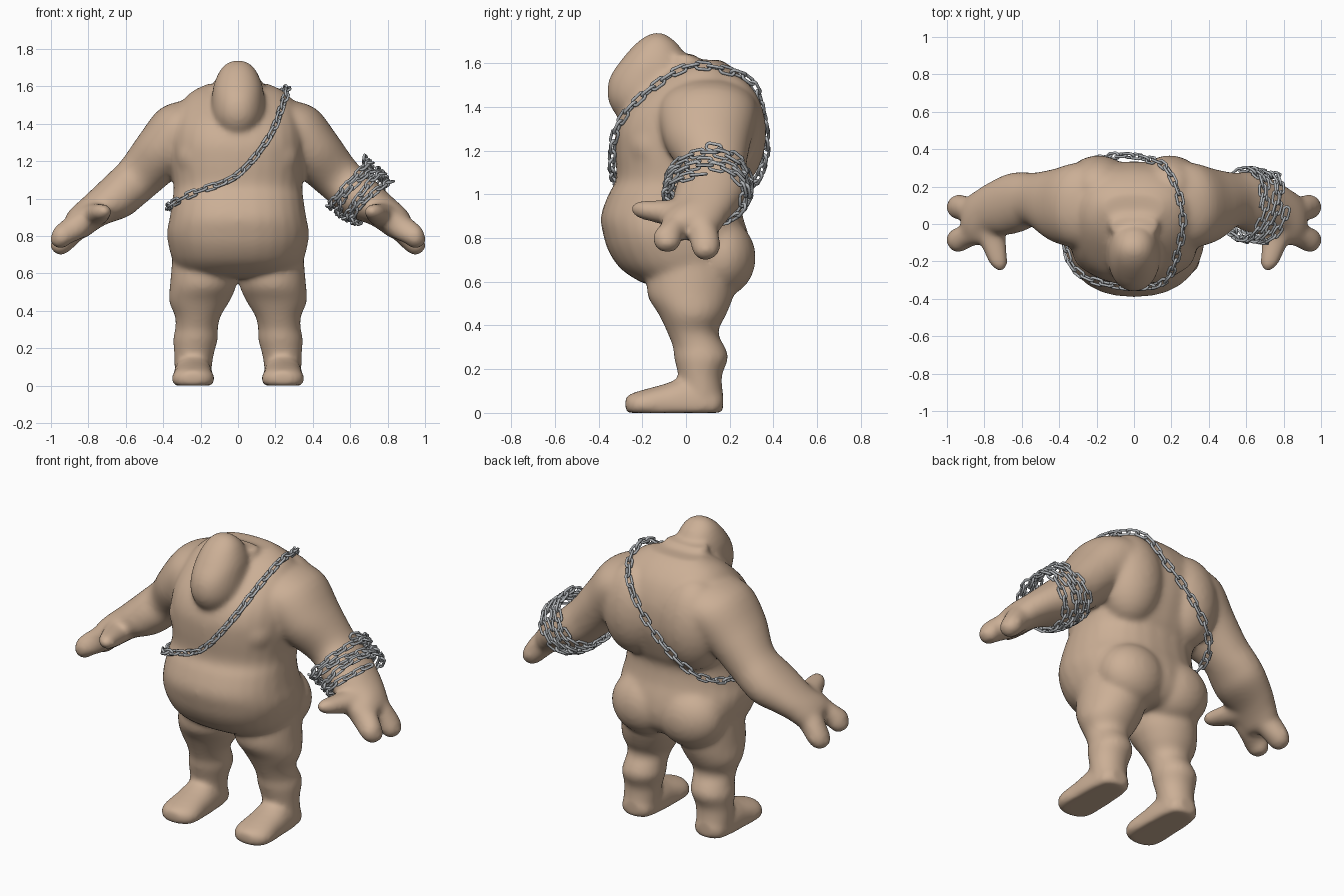
import bpy, bmesh, math
from mathutils import Vector, Matrix
from mathutils.bvhtree import BVHTree

if "Cube" in bpy.data.objects:
    bpy.data.objects.remove(bpy.data.objects["Cube"])

X, Y, Z = Vector((1, 0, 0)), Vector((0, 1, 0)), Vector((0, 0, 1))


def material(name, rgb):
    m = bpy.data.materials.new(name)
    m.diffuse_color = (*rgb, 1)
    m.use_nodes = True
    m.node_tree.nodes["Principled BSDF"].inputs["Base Color"].default_value = m.diffuse_color
    return m


skin = material("tan_skin", (0.60, 0.43, 0.305))
steel = material("grey_steel", (0.43, 0.45, 0.47))


def spline(pts, closed=False, sub=4):
    """Catmull-Rom through tuples of any length."""
    n, out = len(pts), []
    get = (lambda i: pts[i % n]) if closed else (lambda i: pts[max(0, min(n - 1, i))])
    for i in range(n if closed else n - 1):
        for k in range(sub):
            t = k / sub
            out.append(tuple(
                0.5 * (2 * b + (c - a) * t + (2 * a - 5 * b + 4 * c - d) * t * t + (3 * b - a - 3 * c + d) * t ** 3)
                for a, b, c, d in zip(get(i - 1), get(i), get(i + 1), get(i + 2))))
    if not closed:
        out.append(tuple(pts[-1]))
    return out


def loft(bm, sections, u, v, p=2.0, mirror=False, floor=None, n=28):
    """Skin superellipse sections (x, y, z, half_u, half_v)."""
    for s in ((1, -1) if mirror else (1,)):
        rings = []
        for x, y, z, a, b in spline(sections):
            ring = []
            for k in range(n):
                c, d = math.cos(math.tau * k / n), math.sin(math.tau * k / n)
                q = Vector((x, y, z)) + u * a * math.copysign(abs(c) ** (2 / p), c) \
                    + v * b * math.copysign(abs(d) ** (2 / p), d)
                if floor is not None:
                    q.z = max(q.z, floor)
                ring.append(bm.verts.new((q.x * s, q.y, q.z)))
            rings.append(ring)
        for r0, r1 in zip(rings, rings[1:]):
            for k in range(n):
                bm.faces.new((r0[k], r0[k - 1], r1[k - 1], r1[k]))
        bm.faces.new(rings[0])
        bm.faces.new(rings[-1][::-1])


def blob(bm, c, r, mirror=True):
    for s in ((1, -1) if mirror else (1,)):
        bmesh.ops.create_uvsphere(bm, u_segments=24, v_segments=14, radius=1,
                                  matrix=Matrix.Translation((c[0] * s, c[1], c[2])) @ Matrix.Diagonal((*r, 1)))


def add_object(name, bm, mat):
    bmesh.ops.recalc_face_normals(bm, faces=bm.faces)
    me = bpy.data.meshes.new(name)
    bm.to_mesh(me)
    bm.free()
    me.materials.append(mat)
    ob = bpy.data.objects.new(name, me)
    bpy.context.collection.objects.link(ob)
    for f in me.polygons:
        f.use_smooth = True
    return ob


bm = bmesh.new()
# torso: z, half width, front y, back y
torso = [(.575, .20, -.13, .20), (.60, .30, -.21, .25), (.66, .345, -.30, .29), (.74, .37, -.355, .30),
         (.82, .38, -.38, .285), (.90, .365, -.39, .26), (1.0, .35, -.355, .25), (1.07, .345, -.32, .28),
         (1.2, .36, -.325, .325), (1.3, .36, -.32, .335), (1.4, .345, -.275, .325), (1.5, .31, -.175, .285),
         (1.57, .25, -.08, .225), (1.615, .16, .02, .16)]
loft(bm, [(0, (f + b) / 2, z, w, (b - f) / 2) for z, w, f, b in torso], X, Y, 2.3)
blob(bm, (.19, .19, 1.28), (.19, .178, .27))      # back muscles
blob(bm, (.15, .16, .71), (.2, .16, .18))         # buttocks
blob(bm, (.15, -.15, 1.22), (.18, .13, .15))      # chest
# head and neck
head = [(1.305, .05, -.25, -.05), (1.35, .10, -.31, .0), (1.41, .132, -.35, .03), (1.47, .142, -.362, .04),
        (1.54, .14, -.347, .04), (1.61, .13, -.30, .01), (1.68, .10, -.24, -.03), (1.72, .065, -.19, -.075),
        (1.74, .025, -.15, -.11)]
loft(bm, [(0, (f + b) / 2, z, w, (b - f) / 2) for z, w, f, b in head], X, Y, 2.1)
loft(bm, [(0, .0, 1.4, .2, .16), (0, .01, 1.5, .165, .13), (0, .0, 1.58, .14, .09),
          (0, -.01, 1.64, .13, .05)], X, Y, 2.6)
# arms
D = Vector((.7, 0, .71))
loft(bm, [(.14, .10, 1.42, .22, .16), (.29, .10, 1.36, .23, .175), (.42, .10, 1.235, .195, .152),
          (.53, .13, 1.115, .145, .13), (.60, .12, 1.05, .158, .125), (.67, .105, .99, .163, .12),
          (.77, .08, .93, .14, .095), (.83, .04, .885, .142, .088), (.87, .02, .845, .135, .078),
          (.89, .02, .825, .10, .05)], Y, D, 2.1, True)
# fingers and thumb
for y0, y1, tip in ((-.05, -.085, .77), (.075, .09, .735)):
    loft(bm, [(.80, y0, .90, .06, .06), (.87, y0, .845, .07, .072), (.935, y1, tip + .035, .068, .062),
              (.965, y1, tip, .058, .05), (.988, y1, tip - .018, .03, .025)], Y, D, 2, True)
loft(bm, [(.79, .02, .91, .09, .075), (.76, -.08, .915, .075, .06), (.735, -.17, .925, .058, .048),
          (.722, -.22, .93, .046, .038), (.715, -.25, .932, .02, .018)], X, Z, 2, True)
# legs
loft(bm, [(.19, .03, .70, .16, .19), (.185, .02, .55, .178, .2), (.207, .03, .45, .162, .155),
          (.215, .03, .37, .122, .117), (.222, .06, .30, .115, .12), (.227, .07, .25, .121, .125),
          (.235, .065, .17, .107, .10), (.24, .075, .08, .099, .095), (.24, .075, .005, .094, .09)], X, Y, 2, True)
# feet
loft(bm, [(.24, .17, .05, .05, .04), (.24, .13, .04, .092, .07), (.24, 0, .04, .105, .12),
          (.24, -.1, .04, .108, .092), (.24, -.2, .035, .114, .07), (.24, -.25, .035, .092, .054),
          (.24, -.278, .04, .045, .035)], X, Z, 2.2, True, .0)

body = add_object("body", bm, skin)
m = body.modifiers.new("fuse", 'REMESH')
m.mode, m.voxel_size, m.use_smooth_shade = 'VOXEL', .013, True
m = body.modifiers.new("soften", 'SMOOTH')
m.factor, m.iterations = .5, 18
dg = bpy.context.evaluated_depsgraph_get()
surface = BVHTree.FromObject(body, dg)


def link(bm, pos, t, w, half=.0195, r=.0165, wire=.0075, n=12, k=6):
    """One stadium-shaped ring along t, lying in the plane of t and w."""
    nrm, rings = t.cross(w), []
    for i in range(n):
        a = math.tau * (i + .5) / n
        d = t * math.cos(a) + w * math.sin(a)
        c = pos + d * r + t * math.copysign(half, math.cos(a))
        rings.append([bm.verts.new(c + (d * math.cos(b) + nrm * math.sin(b)) * wire)
                      for b in (math.tau * q / k for q in range(k))])
    for i in range(n):
        for q in range(k):
            bm.faces.new((rings[i - 1][q - 1], rings[i - 1][q], rings[i][q], rings[i][q - 1]))


def chain(name, pts, closed, pitch=.0565, gap=.017):
    # keep the path just outside the skin
    path = []
    for p in map(Vector, pts):
        loc, nor, _, _ = surface.find_nearest(p)
        path.append(loc + nor * gap if (p - loc).dot(nor) < gap else p)
    if closed:
        path.append(path[0])
    acc = [0]
    for a, b in zip(path, path[1:]):
        acc.append(acc[-1] + (b - a).length)
    n = 2 * round(acc[-1] / pitch / 2)
    bm, j = bmesh.new(), 0
    for i in range(n):
        s = acc[-1] * (i + .5) / n
        while acc[j + 1] < s:
            j += 1
        pos = path[j].lerp(path[j + 1], (s - acc[j]) / (acc[j + 1] - acc[j]))
        t = (path[min(j + 2, len(path) - 1)] - path[max(j - 1, 0)]).normalized()
        side = t.cross(surface.find_nearest(pos)[1]).normalized()
        # alternate links lie at +-45 degrees
        link(bm, pos, t, (side + side.cross(t) * (1 if i % 2 else -1)).normalized())
    return add_object(name, bm, steel)


# chain worn across the torso
sash = [(.26, .05, 1.59), (.235, -.15, 1.49), (.16, -.30, 1.32), (.0, -.34, 1.13), (-.2, -.30, 1.04),
        (-.34, -.21, .98), (-.365, .0, .95), (-.34, .2, .98), (-.25, .32, 1.06), (-.10, .365, 1.2),
        (.06, .35, 1.36), (.18, .27, 1.5)]
chain("torso_chain", spline(sash, True, 10), True)

# chain wound around the left forearm
c0, c1 = Vector((.575, .10, 1.09)), Vector((.735, .085, .995))
across, along = Vector((.61, 0, .79)), Vector((.79, 0, -.61))
coil = []
for i in range(241):
    t = i / 240
    a = math.tau * 4 * t
    coil.append(c0.lerp(c1, t) + across * (.162 - .035 * t) * math.cos(a)
                + Vector((.035, .178, 0)) * math.sin(a) + along * .010 * math.sin(1.6 * a))
chain("arm_chain", coil, False)

# bake the fused body
mesh = bpy.data.meshes.new_from_object(body.evaluated_get(dg))
body.modifiers.clear()
body.data = mesh
mesh.materials.clear()
mesh.materials.append(skin)
